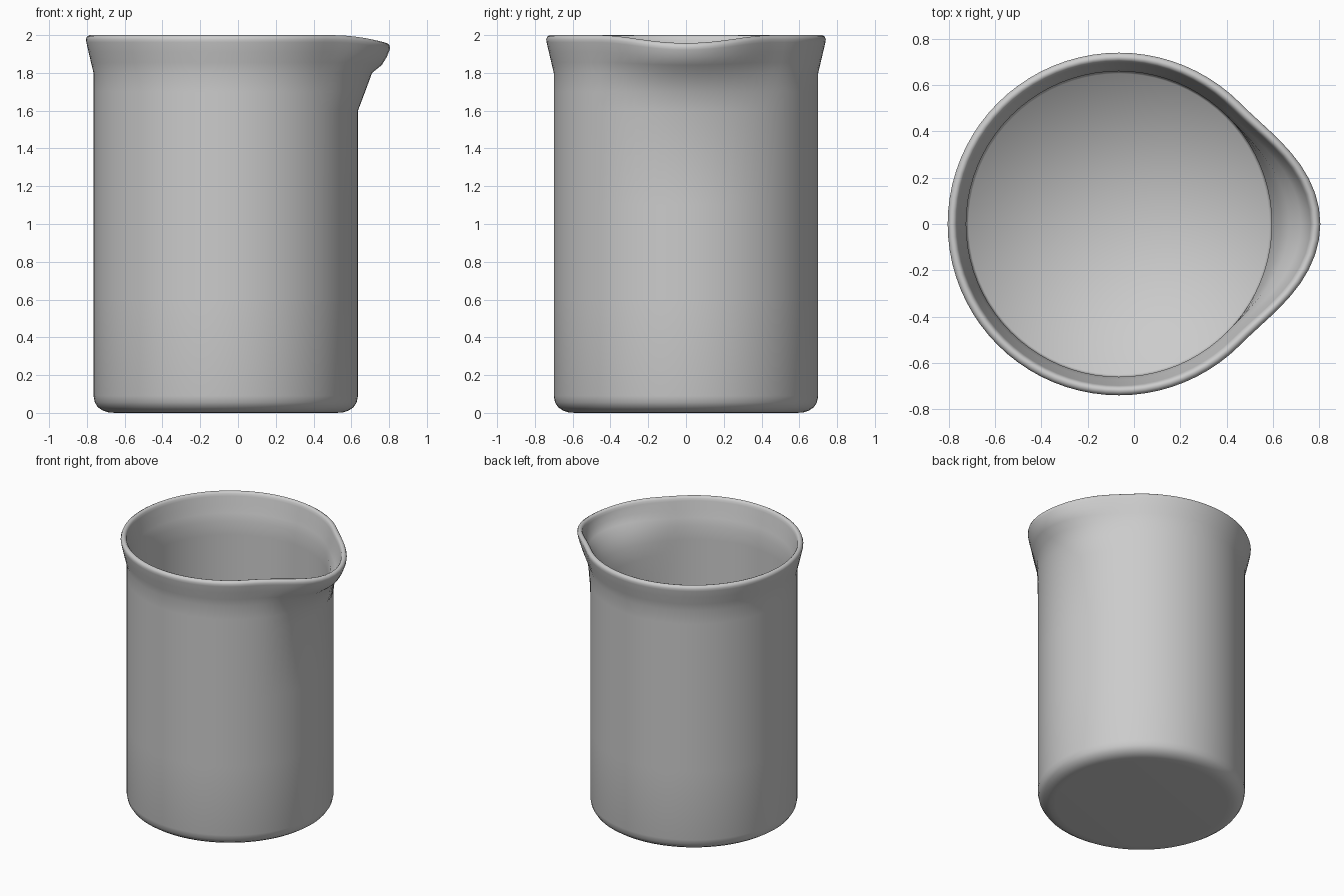
import bpy, bmesh, math

if "Cube" in bpy.data.objects:
    bpy.data.objects.remove(bpy.data.objects["Cube"])

SEG = 80
AXIS_X = -0.065   # cylinder axis; the spout makes the whole model centred

# Wall profile (radius, height): outer base, up the outside, over the rim, down the inside
profile = [(0.58, 0.0), (0.62, 0.002), (0.65, 0.012), (0.677, 0.03), (0.693, 0.055), (0.70, 0.09),
           (0.70, 0.6), (0.70, 1.1), (0.70, 1.6), (0.70, 1.7), (0.70, 1.8),
           (0.713, 1.855), (0.726, 1.91), (0.738, 1.962),
           (0.740, 1.978), (0.735, 1.992), (0.722, 2.0), (0.710, 1.997), (0.702, 1.987), (0.698, 1.97),
           (0.686, 1.91), (0.673, 1.855), (0.66, 1.8), (0.66, 1.7), (0.66, 1.6), (0.66, 1.1),
           (0.66, 0.6), (0.66, 0.08), (0.65, 0.05)]

# Outward push of the spout at each height
spout = [(1.6, 0.0), (1.7, 0.038), (1.8, 0.075), (1.855, 0.113), (1.91, 0.126), (1.962, 0.13), (2.01, 0.13)]


def push(z):
    if z <= spout[0][0]:
        return 0.0
    for (z0, p0), (z1, p1) in zip(spout, spout[1:]):
        if z <= z1:
            return p0 + (p1 - p0) * (z - z0) / (z1 - z0)
    return spout[-1][1]


def point(r, z, a):
    t = (a + math.pi) % (2 * math.pi) - math.pi
    w = math.cos(2 * t) ** 2 if abs(t) < math.pi / 4 else 0.0
    r += push(z) * w
    drop = 0.042 * w ** 1.6 * min(1.0, max(0.0, (z - 1.8) / 0.17))
    return (AXIS_X + r * math.cos(a), r * math.sin(a), z - drop)


# Beaker body: revolved wall with a pulled pouring spout
bm = bmesh.new()
rings = [[bm.verts.new(point(r, z, 2 * math.pi * i / SEG)) for i in range(SEG)] for r, z in profile]
for a, b in zip(rings, rings[1:]):
    for i in range(SEG):
        j = (i + 1) % SEG
        bm.faces.new((a[i], a[j], b[j], b[i]))

# Outer base and inner floor
for ring, z in ((rings[0], 0.0), (rings[-1], 0.05)):
    c = bm.verts.new((AXIS_X, 0, z))
    for i in range(SEG):
        bm.faces.new((ring[i], ring[(i + 1) % SEG], c))
bmesh.ops.recalc_face_normals(bm, faces=bm.faces)
for f in bm.faces:
    f.smooth = True

mesh = bpy.data.meshes.new("beaker")
bm.to_mesh(mesh)
bm.free()
beaker = bpy.data.objects.new("beaker", mesh)
bpy.context.collection.objects.link(beaker)
